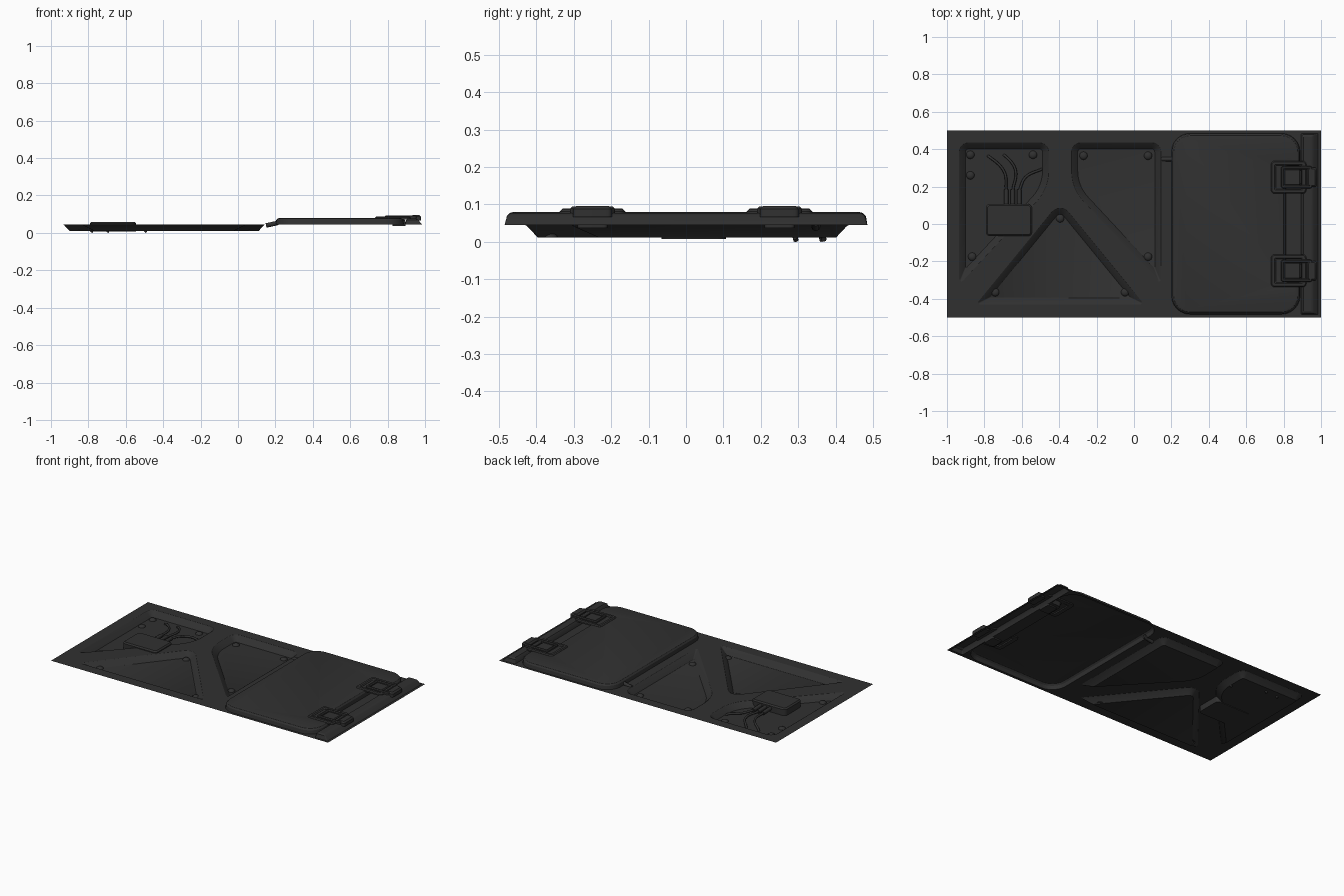
import bpy, bmesh, math
from mathutils import Vector

if "Cube" in bpy.data.objects:
    bpy.data.objects.remove(bpy.data.objects["Cube"])

BASE, FLOOR = 0.045, 0.011
MID = -0.395                      # mirror line of the recesses
mat = bpy.data.materials.new("dark_metal")
mat.diffuse_color = (0.03, 0.03, 0.03, 1)
mat.use_nodes = True
mat.node_tree.nodes["Principled BSDF"].inputs["Base Color"].default_value = mat.diffuse_color


def finish(bm, name, angle=35):
    me = bpy.data.meshes.new(name)
    bm.to_mesh(me)
    bm.free()
    ob = bpy.data.objects.new(name, me)
    bpy.context.collection.objects.link(ob)
    me.materials.append(mat)
    bpy.ops.object.select_all(action='DESELECT')
    ob.select_set(True)
    bpy.context.view_layer.objects.active = ob
    bpy.ops.object.shade_smooth_by_angle(angle=math.radians(angle))
    return ob


def outline(corners, inset=0.0, seg=6):
    """Counter-clockwise (x, y, radius) corners -> inset rounded loop."""
    n, out = len(corners), []
    P = [Vector(c[:2]) for c in corners]
    for i in range(n):
        a = (P[i] - P[i - 1]).normalized()
        b = (P[(i + 1) % n] - P[i]).normalized()
        na, nb = Vector((-a.y, a.x)), Vector((-b.y, b.x))
        k = 1 + na.dot(nb)
        c = P[i] + (na + nb) * (inset / k)
        turn = a.x * b.y - a.y * b.x
        s = 1 if turn > 0 else -1
        r = max(0.004, corners[i][2] - s * inset)
        ang = math.atan2(turn, a.dot(b))
        t = r * math.tan(abs(ang) / 2)
        centre = c - a * t + na * s * r
        start = -na * s * r
        for j in range(seg + 1):
            f = ang * j / seg
            v = Vector((start.x * math.cos(f) - start.y * math.sin(f),
                        start.x * math.sin(f) + start.y * math.cos(f)))
            out.append(centre + v)
    return out


def add_loop(bm, pts, z):
    return [bm.verts.new((p.x, p.y, z)) for p in pts]


def loop_edges(bm, vs):
    return [bm.edges.get((vs[i - 1], vs[i])) or bm.edges.new((vs[i - 1], vs[i]))
            for i in range(len(vs))]


def stack(bm, loops):
    """Wall between successive loops, last one capped; returns rim edges."""
    rings = [add_loop(bm, p, z) for p, z in loops]
    rim = loop_edges(bm, rings[0])
    for lo, hi in zip(rings, rings[1:]):
        for i in range(len(lo)):
            bm.faces.new((lo[i - 1], lo[i], hi[i], hi[i - 1]))
    bm.faces.new(rings[-1])
    return rim


def rect(x0, x1, y0, y1, r):
    return [(x0, y0, r), (x1, y0, r), (x1, y1, r), (x0, y1, r)]


# pressed sheet with three recesses, a raised lid and an end rail
left = [(-0.935, 0.435, 0.05), (-0.935, -0.325, 0.012),
        (-0.455, 0.19, 0.24), (-0.455, 0.435, 0.05)]
right = [(2 * MID - x, y, r) for x, y, r in reversed(left)]
tri = [(-0.845, -0.43, 0.01), (2 * MID + 0.845, -0.43, 0.01), (MID, 0.12, 0.06)]
lid = [(0.2, -0.483, 0.1), (0.888, -0.483, 0.1), (0.888, -0.31, 0.01),
       (0.812, -0.31, 0.02), (0.812, 0.31, 0.02), (0.888, 0.31, 0.01),
       (0.888, 0.485, 0.1), (0.2, 0.485, 0.1)]
bm = bmesh.new()
rims = loop_edges(bm, add_loop(bm, [Vector(p) for p in
                  ((-1, -.5), (1, -.5), (1, .5), (-1, .5))], BASE))
for shape in (left, right, tri):
    rims += stack(bm, [(outline(shape), BASE), (outline(shape, 0.006), BASE - 0.004),
                       (outline(shape, 0.034), FLOOR)])
rims += stack(bm, [(outline(lid), BASE), (outline(lid, 0.004), 0.068),
                   (outline(lid, 0.012), 0.077), (outline(lid, 0.024), 0.08)])
rims += stack(bm, [(outline(rect(0.894, 0.985, -0.485, 0.485, 0.006)), BASE),
                   (outline(rect(0.9, 0.962, -0.478, 0.478, 0.006)), 0.07),
                   (outline(rect(0.906, 0.95, -0.468, 0.468, 0.006)), 0.077)])
bmesh.ops.triangle_fill(bm, use_beauty=True, use_dissolve=False, edges=rims,
                        normal=(0, 0, 1))
bmesh.ops.recalc_face_normals(bm, faces=bm.faces)
if sum(f.normal.z * f.calc_area() for f in bm.faces) < 0:
    bmesh.ops.reverse_faces(bm, faces=bm.faces)
finish(bm, "pressed_sheet", 30)


def block(name, x0, x1, y0, y1, z0, z1, r=0.015, bev=0.006, hole=None):
    """Rounded block with a bevelled top; optional border width makes a frame."""
    shape = rect(x0, x1, y0, y1, r)
    prof = [(0, z0), (0, z1 - bev), (bev, z1)]
    bm = bmesh.new()
    if hole:
        prof += [(hole - bev, z1), (hole, z1 - bev), (hole, z0)]
        rings = [add_loop(bm, outline(shape, d, 3), z) for d, z in prof]
        for a, b in zip(rings, rings[1:] + rings[:1]):
            for i in range(len(a)):
                bm.faces.new((a[i - 1], a[i], b[i], b[i - 1]))
    else:
        stack(bm, [(outline(shape, d, 3), z) for d, z in prof])
        bottom = add_loop(bm, outline(shape, 0, 3), z0)
        bm.faces.new(bottom[::-1])
        bmesh.ops.remove_doubles(bm, verts=bm.verts, dist=1e-5)
    bmesh.ops.recalc_face_normals(bm, faces=bm.faces)
    return finish(bm, name)


# domed rivets on the recess floors
for x, y in ((-.875, .37), (-.875, .26), (-.54, .37), (-.865, -.175),
             (-.27, .365), (.075, .365), (.075, -.175),
             (MID, .03), (-.742, -.365), (-.048, -.365)):
    bm = bmesh.new()
    bmesh.ops.create_uvsphere(bm, u_segments=14, v_segments=8, radius=0.022)
    bmesh.ops.delete(bm, geom=[v for v in bm.verts if v.co.z < -0.001], context='VERTS')
    for v in bm.verts:
        v.co = (v.co.x + x, v.co.y + y, v.co.z * 0.6 + FLOOR)
    finish(bm, "rivet")


def cable(name, pts, radius):
    cu = bpy.data.curves.new(name, 'CURVE')
    cu.dimensions, cu.bevel_depth = '3D', radius
    cu.bevel_resolution, cu.resolution_u, cu.use_fill_caps = 2, 6, True
    sp = cu.splines.new('BEZIER')
    sp.bezier_points.add(len(pts) - 1)
    for b, p in zip(sp.bezier_points, pts):
        b.co, b.handle_left_type, b.handle_right_type = p, 'AUTO', 'AUTO'
    cu.materials.append(mat)
    bpy.context.collection.objects.link(bpy.data.objects.new(name, cu))


# junction box with plugs and wires
block("junction_box", -0.792, -0.545, -0.065, 0.107, 0.007, 0.058, 0.022, 0.008)
for x, mid, end in ((-.683, (-.694, .28), (-.775, .36)),
                    (-.648, (-.634, .29), (-.69, .365)),
                    (-.613, (-.58, .25), (-.5, .29))):
    cable("plug", [(x, 0.09, 0.034), (x, 0.185, 0.032)], 0.012)
    cable("wire", [(x, 0.18, 0.032), (*mid, 0.03), (*end, 0.016),
                   (end[0] + (.01 if x > -.62 else -.008), end[1] + .004, 0.004)], 0.007)

# short cable stub entering the lid
cable("cable_stub", [(0.15, 0.347, 0.04), (0.18, 0.347, 0.046), (0.215, 0.347, 0.054)], 0.012)

# two toggle latches bridging lid and rail
for y in (-0.25, 0.25):
    block("latch_base", 0.732, 0.922, y - .088, y + .088, 0.072, 0.087, 0.02, 0.006, 0.026)
    block("latch_bail", 0.785, 0.955, y - .06, y + .06, 0.076, 0.094, 0.015, 0.005, 0.018)
    block("latch_lever", 0.8, 0.89, y - .045, y + .045, 0.07, 0.084, 0.012)
    block("latch_body", 0.825, 0.895, y - .04, y + .04, 0.037, 0.072, 0.01)
    block("latch_hook", 0.925, 0.978, y - .052, y + .052, 0.066, 0.096, 0.012, 0.009)
    cable("latch_pin", [(0.905, y - .08, 0.08), (0.905, y + .08, 0.08)], 0.009)
